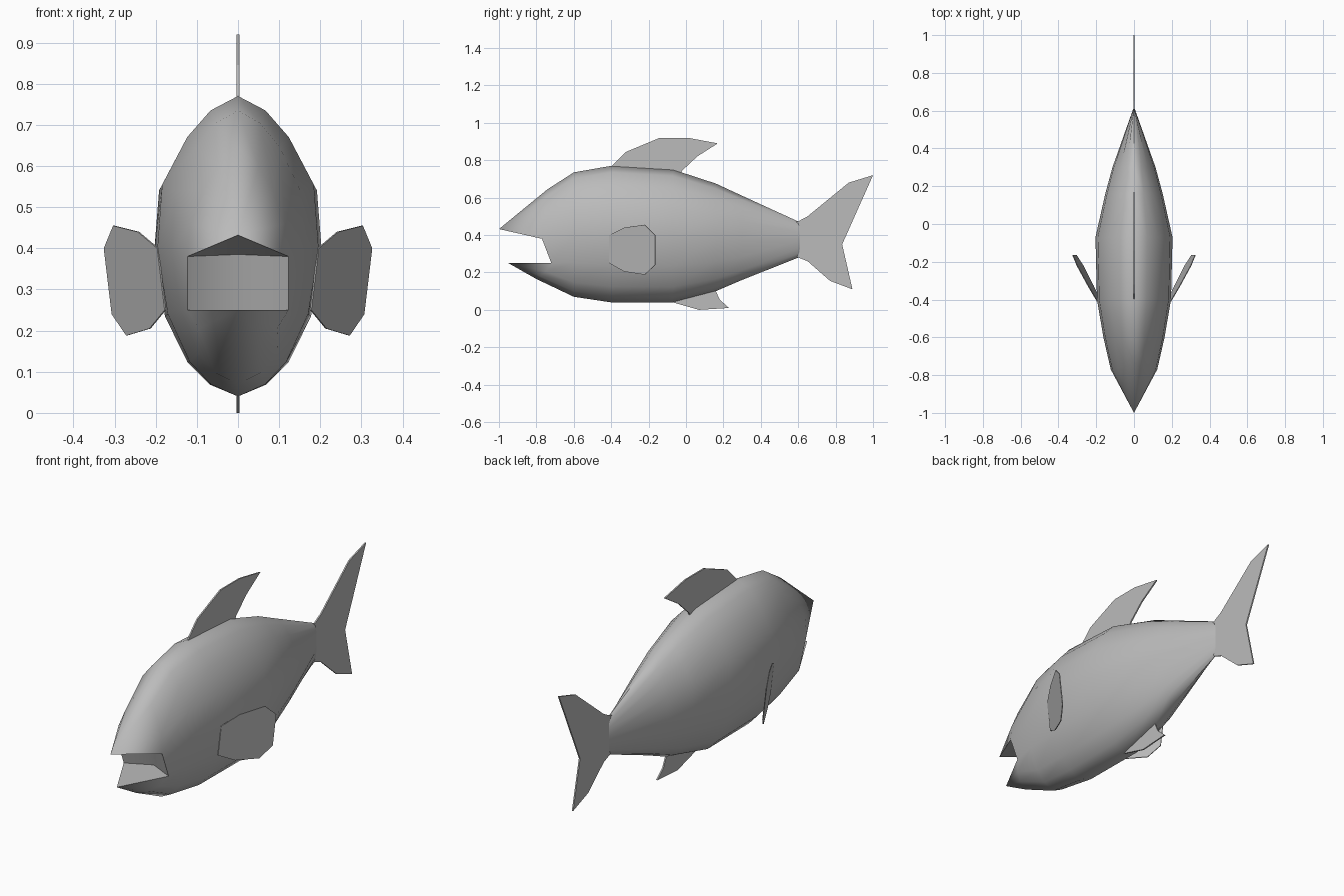
import bpy, bmesh, math
from mathutils import Vector

if "Cube" in bpy.data.objects:
    bpy.data.objects.remove(bpy.data.objects["Cube"], do_unlink=True)

# One plain grey for the whole fish
grey = bpy.data.materials.new("plain grey")
grey.use_nodes = True
grey.diffuse_color = (0.5, 0.5, 0.5, 1)
grey.node_tree.nodes["Principled BSDF"].inputs["Base Color"].default_value = (0.5, 0.5, 0.5, 1)


def finish(name, bm, smooth=None):
    bmesh.ops.recalc_face_normals(bm, faces=bm.faces)
    mesh = bpy.data.meshes.new(name)
    bm.to_mesh(mesh)
    bm.free()
    mesh.materials.append(grey)
    obj = bpy.data.objects.new(name, mesh)
    bpy.context.collection.objects.link(obj)
    bpy.ops.object.select_all(action='DESELECT')
    obj.select_set(True)
    bpy.context.view_layer.objects.active = obj
    if smooth:
        bpy.ops.object.shade_smooth_by_angle(angle=math.radians(smooth))
    return obj


# Half cross-section from belly to back: (width fraction, height fraction)
HALF = [(0, 0), (.34, .041), (.6, .116), (.87, .274), (1, .49),
        (.94, .705), (.63, .863), (.34, .952), (0, 1)]
# Body sections: y, belly z, back z, half width
SECTIONS = [(-.6, .07, .735, .162), (-.4, .04, .77, .196), (-.07, .04, .75, .204),
            (.16, .1, .675, .152), (.3, .16, .61, .114), (.61, .283, .468, .004)]
# Head ring around the mouth corners, belly to back
HEAD = [(0, -.8, .165), (.055, -.78, .18), (.095, -.75, .205), (.123, -.72, .25),
        (.123, -.77, .38), (.115, -.77, .46), (.085, -.76, .54), (.05, -.75, .6),
        (0, -.74, .645)]


def full_ring(half):
    """Complete a half section with its mirror image."""
    return half + [(-x, y, z) for x, y, z in half[-2:0:-1]]


# Body: lofted rings, tapering to the tail root
bm = bmesh.new()
halves = [HEAD] + [[(w * a, y, lo + (hi - lo) * b) for a, b in HALF]
                   for y, lo, hi, w in SECTIONS]
rings = [[bm.verts.new(p) for p in full_ring(h)] for h in halves]
n = len(rings[0])
for a, b in zip(rings, rings[1:]):
    for i in range(n):
        j = (i + 1) % n
        bm.faces.new((a[i], a[j], b[j], b[i]))
bm.faces.new(rings[-1])

# Snout, lower jaw and the open mouth
head = rings[0]
nose = bm.verts.new((0, -1, .432))
jaw = bm.verts.new((0, -.95, .25))
roof = bm.verts.new((0, -.69, .385))
floor = bm.verts.new((0, -.66, .25))
for i in range(n):
    j = (i + 1) % n
    if {i, j} in ({3, 4}, {n - 3, n - 4}):
        lower, upper = (head[i], head[j]) if i == 3 else (head[j], head[i])
        bm.faces.new((lower, upper, roof, floor))
        bm.faces.new((upper, nose, roof))
        bm.faces.new((lower, floor, jaw))
    else:
        tip = nose if 4 <= i < n - 4 else jaw
        bm.faces.new((head[i], head[j], tip))
finish("body", bm, 60)


def plate(name, points, thickness):
    """Thin fin: a flat outline thickened evenly on both sides."""
    bm = bmesh.new()
    face = bm.faces.new([bm.verts.new(p) for p in points])
    bm.normal_update()
    shift = Vector(face.normal) * thickness
    extruded = bmesh.ops.extrude_face_region(bm, geom=[face], use_keep_orig=True)
    new = [v for v in extruded["geom"] if isinstance(v, bmesh.types.BMVert)]
    bmesh.ops.translate(bm, verts=new, vec=shift)
    bmesh.ops.translate(bm, verts=bm.verts, vec=-shift / 2)
    return finish(name, bm)


# Fins on the centre line: (y, z) outlines
MID_FINS = {
    "dorsal_fin": [(-.4, .765), (-.32, .845), (-.14, .92), (.01, .92), (.17, .89),
                   (.06, .82), (-.02, .745), (-.05, .68), (-.35, .68)],
    "belly_fin": [(-.07, .04), (.07, 0), (.23, .01), (.18, .055), (.16, .1),
                  (.12, .15), (-.04, .1)],
    "tail_fin": [(.58, .47), (.6, .473), (.65, .5), (.87, .68), (1, .72), (.835, .35),
                 (.89, .11), (.77, .155), (.65, .26), (.6, .28), (.58, .3)],
}
for name, outline in MID_FINS.items():
    plate(name, [(0, y, z) for y, z in outline], .007)

# Side fins, angled out and back from the flanks
SIDE = [(-.41, .25), (-.41, .4), (-.33, .44), (-.22, .455),
        (-.165, .4), (-.165, .24), (-.22, .188), (-.33, .205)]
for name, s in (("left_side_fin", 1), ("right_side_fin", -1)):
    plate(name, [(s * (.2 + (y + .4) * .53 - (.4 - z) * .12), y, z) for y, z in SIDE], .004)
